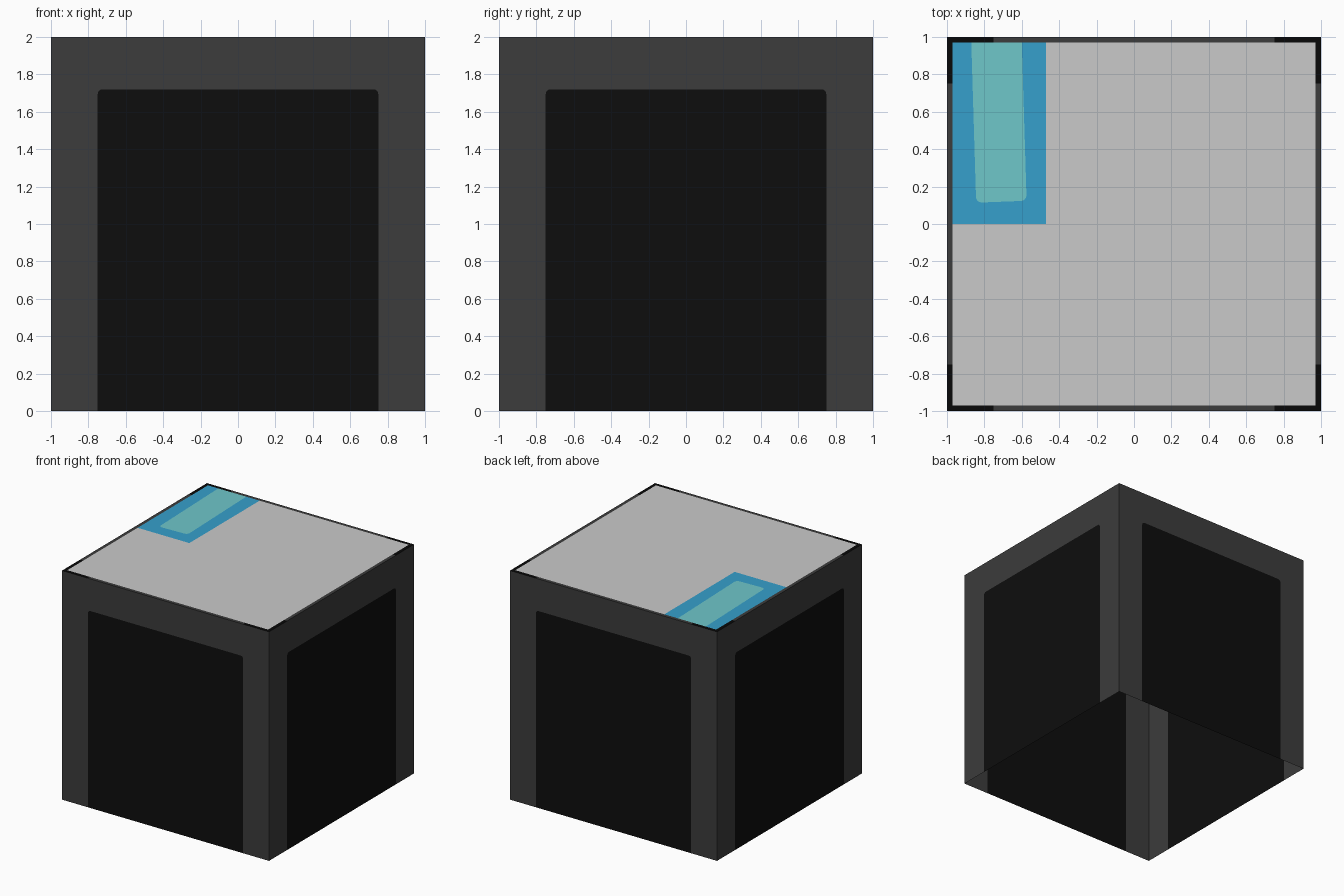
import bpy
import math
from mathutils import Matrix, Vector

if "Cube" in bpy.data.objects:
    bpy.data.objects.remove(bpy.data.objects["Cube"])


def srgb(hex_code):
    vals = [int(hex_code[i:i + 2], 16) / 255 for i in (0, 2, 4)]
    return [v / 12.92 if v <= 0.04045 else ((v + 0.055) / 1.055) ** 2.4 for v in vals] + [1]


def material(name, hex_code):
    m = bpy.data.materials.new(name)
    m.diffuse_color = srgb(hex_code)
    m.use_nodes = True
    m.node_tree.nodes["Principled BSDF"].inputs["Base Color"].default_value = m.diffuse_color
    return m


FRAME = material("dark grey", "3c3c3c")
PANEL = material("near black", "0d0d0d")
CORNER = material("black", "080808")
TOP = material("light grey", "cacaca")
BLUE = material("blue", "36a0cc")
TEAL = material("teal", "6ec7ca")


def sheet(name, outlines, mat, matrix=Matrix()):
    """Flat object from counter-clockwise 2D outlines, placed by a matrix."""
    verts, faces = [], []
    for pts in outlines:
        faces.append(range(len(verts), len(verts) + len(pts)))
        verts += [matrix @ Vector((x, y, 0)) for x, y in pts]
    me = bpy.data.meshes.new(name)
    me.from_pydata(verts, [], [list(f) for f in faces])
    me.materials.append(mat)
    ob = bpy.data.objects.new(name, me)
    bpy.context.collection.objects.link(ob)
    return ob


def arc(cx, cy, r, start, end, n=4):
    """Points of a rounded corner, angles in degrees."""
    angles = [math.radians(start + (end - start) * i / n) for i in range(n + 1)]
    return [(cx + r * math.cos(a), cy + r * math.sin(a)) for a in angles]


def rect(x0, y0, x1, y1):
    return [(x0, y0), (x1, y0), (x1, y1), (x0, y1)]


# Four thin walls: a dark panel with rounded upper corners set in a frame
W, H, R = 0.75, 1.72, 0.025
arch = [(W, 0)] + arc(W - R, H - R, R, 0, 90) + arc(R - W, H - R, R, 90, 180) + [(-W, 0)]
frame = [(1, 0), (1, 2), (-1, 2), (-1, 0)] + arch[::-1]
for i, side in enumerate(("front", "right", "back", "left")):
    place = (Matrix.Rotation(i * math.pi / 2, 4, 'Z') @ Matrix.Translation((0, -1, 0))
             @ Matrix.Rotation(math.pi / 2, 4, 'X'))
    sheet(side + "_frame", [frame], FRAME, place)
    sheet(side + "_panel", [arch], PANEL, place)

# Top rim: grey middle strips and black corners
E = 0.97
lid = Matrix.Translation((0, 0, 2))
strip = rect(-W, -1, W, -E)
corner = [(-1, -1), (-W, -1), (-W, -E), (-E, -E), (-E, -W), (-1, -W)]


def four_turns(pts):
    turns = [(1, 0), (0, 1), (-1, 0), (0, -1)]
    return [[(c * x - s * y, s * x + c * y) for x, y in pts] for c, s in turns]


sheet("top_rim_strips", four_turns(strip), FRAME, lid)
sheet("top_rim_corners", four_turns(corner), CORNER, lid)

# Light top surface, notched for the blue patch
B = -0.47
sheet("top_surface", [[(-E, -E), (E, -E), (E, E), (B, E), (B, 0), (-E, 0)]], TOP, lid)

# Blue patch surrounding the slightly slanted teal bar
bar = ([(-0.87, E)] + arc(-0.815, 0.145, 0.03, 180, 270)
       + arc(-0.605, 0.153, 0.03, 270, 360) + [(-0.60, E)])
sheet("teal_bar", [bar], TEAL, lid)
sheet("blue_patch", [[(-E, E), (-E, 0), (B, 0), (B, E)] + bar[::-1]], BLUE, lid)
